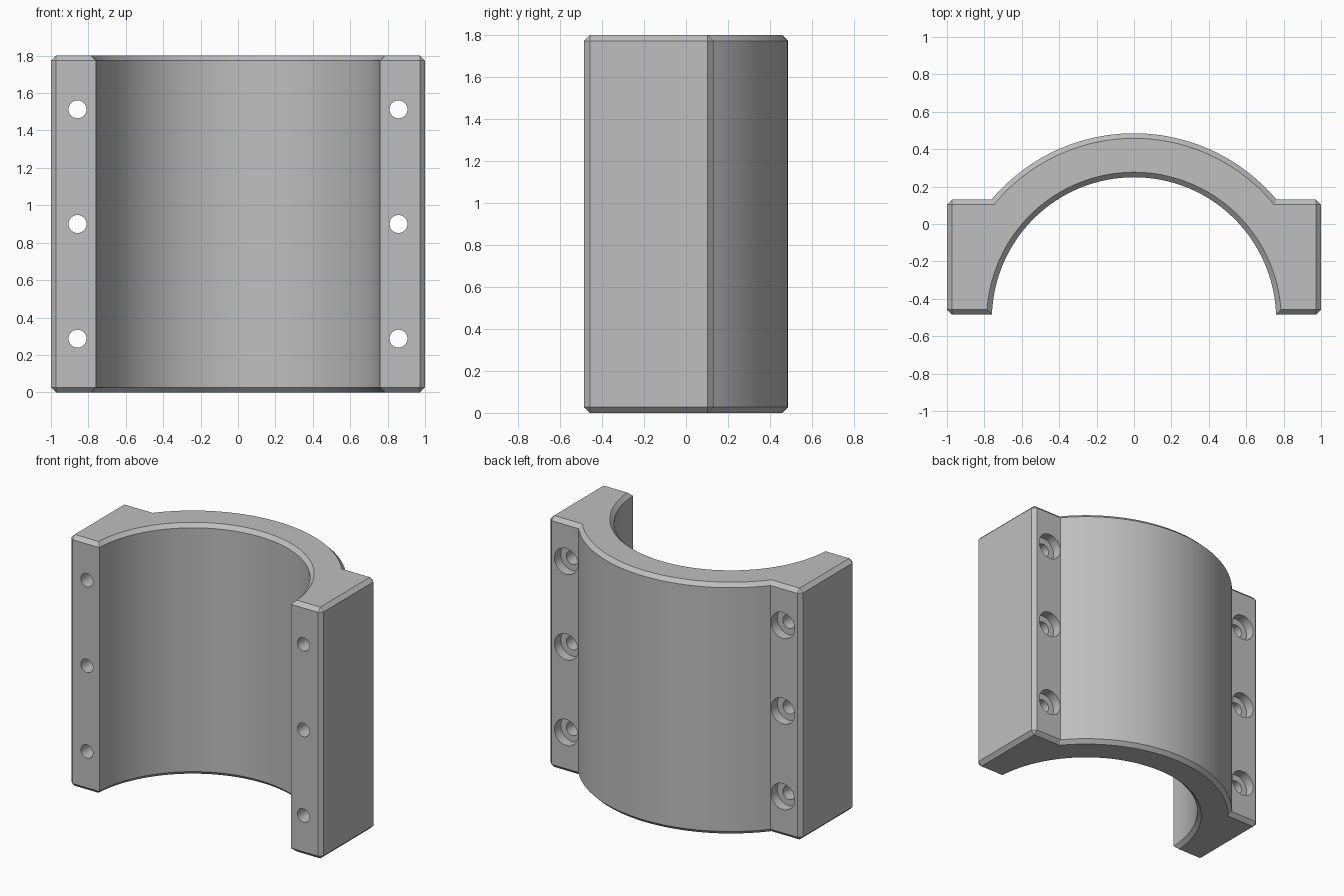
import bpy, bmesh, math
from mathutils import Matrix

if "Cube" in bpy.data.objects:
    bpy.data.objects.remove(bpy.data.objects["Cube"], do_unlink=True)

HEIGHT, CHAMFER = 1.8, 0.027
CENTRE_Y, INNER_R, OUTER_R = -0.51, 0.76, 0.995
FRONT, BACK = -0.485, 0.13
SEGMENTS = 64

grey = bpy.data.materials.new("plain_grey")
grey.use_nodes = True
grey.diffuse_color = (0.52, 0.52, 0.52, 1)
grey.node_tree.nodes["Principled BSDF"].inputs["Base Color"].default_value = grey.diffuse_color


def make_object(name, bm):
    bmesh.ops.recalc_face_normals(bm, faces=bm.faces)
    mesh = bpy.data.meshes.new(name)
    bm.to_mesh(mesh)
    bm.free()
    mesh.materials.append(grey)
    obj = bpy.data.objects.new(name, mesh)
    bpy.context.collection.objects.link(obj)
    return obj


def arc(radius, y_end):
    """Arc from the +x end at height y_end over the crown to the -x end."""
    start = math.asin((y_end - CENTRE_Y) / radius)
    sweep = math.pi - 2 * start
    angles = [start + sweep * i / SEGMENTS for i in range(SEGMENTS + 1)]
    return [(radius * math.cos(a), CENTRE_Y + radius * math.sin(a)) for a in angles]


def outline(d):
    """Clamp cross-section, inset by d."""
    c = CHAMFER
    flange = [(1 - c, FRONT + d), (1 - d, FRONT + c),
              (1 - d, BACK - c), (1 - c, BACK - d)]
    mirrored = [(-x, y) for x, y in reversed(flange)]
    return (flange + arc(OUTER_R - d, BACK - d) + mirrored
            + arc(INNER_R + d, FRONT + d)[::-1])


def bridge(bm, rings):
    for low, high in zip(rings, rings[1:]):
        n = len(low)
        for i in range(n):
            j = (i + 1) % n
            bm.faces.new((low[i], low[j], high[j], high[i]))
    bm.faces.new(rings[0][::-1])
    bm.faces.new(rings[-1])


# Half clamp body with chamfered rims
bm = bmesh.new()
levels = [(0, CHAMFER), (CHAMFER, 0), (HEIGHT - CHAMFER, 0), (HEIGHT, CHAMFER)]
bridge(bm, [[bm.verts.new((x, y, z)) for x, y in outline(d)] for z, d in levels])
bmesh.ops.remove_doubles(bm, verts=bm.verts, dist=1e-5)
body = make_object("half_clamp", bm)

# Counterbored bolt holes, three per flange
bm = bmesh.new()
bore = [(0.048, FRONT - 0.1), (0.048, BACK - 0.07), (0.093, BACK - 0.07), (0.093, BACK + 0.1)]
for x in (-0.858, 0.858):
    for z in (0.287, 0.9, 1.513):
        rings = []
        for r, y in bore:
            ring = bmesh.ops.create_circle(
                bm, segments=32, radius=r,
                matrix=Matrix.Translation((x, y, z)) @ Matrix.Rotation(math.pi / 2, 4, "X"))
            rings.append(ring["verts"])
        bridge(bm, rings)
cutter = make_object("bolt_hole_cutter", bm)
cutter.hide_render = True

cut = body.modifiers.new("bolt_holes", "BOOLEAN")
cut.operation = "DIFFERENCE"
cut.solver = "EXACT"
cut.object = cutter

bpy.ops.object.select_all(action="DESELECT")
body.select_set(True)
bpy.context.view_layer.objects.active = body
bpy.ops.object.modifier_apply(modifier=cut.name)
bpy.data.objects.remove(cutter, do_unlink=True)
bpy.ops.object.shade_smooth_by_angle(angle=math.radians(30))
